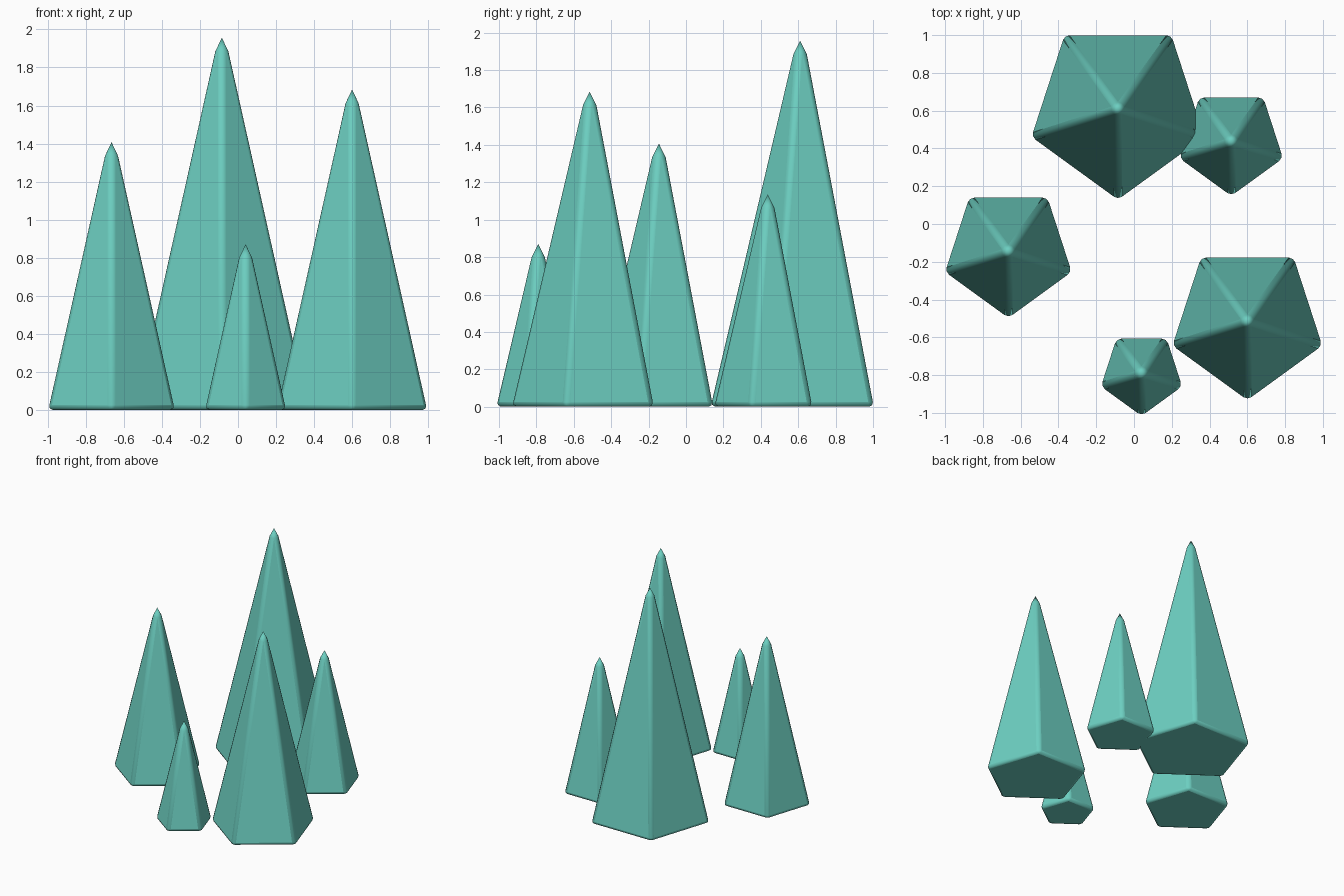
import bpy, math

if "Cube" in bpy.data.objects:
    bpy.data.objects.remove(bpy.data.objects["Cube"])

mat = bpy.data.materials.new("teal")
mat.diffuse_color = (0.15, 0.62, 0.53, 1)
mat.use_nodes = True
mat.node_tree.nodes["Principled BSDF"].inputs["Base Color"].default_value = mat.diffuse_color

# name, x, y, base radius
TREES = [
    ("tall_spire", -0.085, 0.61, 0.487),
    ("right_spire", 0.60, -0.515, 0.423),
    ("left_spire", -0.665, -0.145, 0.358),
    ("back_spire", 0.515, 0.437, 0.294),
    ("small_spire", 0.04, -0.79, 0.232),
]


def spire(name, x, y, r):
    # five-sided cone with one corner facing the front, softened edges
    h = 4.26 * r
    bpy.ops.mesh.primitive_cone_add(vertices=5, radius1=r, radius2=0, depth=h,
                                    location=(x, y, h / 2), rotation=(0, 0, math.pi))
    o = bpy.context.object
    o.name = name
    o.data.materials.append(mat)
    b = o.modifiers.new("soft_edges", 'BEVEL')
    b.width = 0.026
    b.segments = 2
    b.limit_method = 'NONE'
    bpy.ops.object.shade_smooth_by_angle(angle=math.radians(30))


for t in TREES:
    spire(*t)
